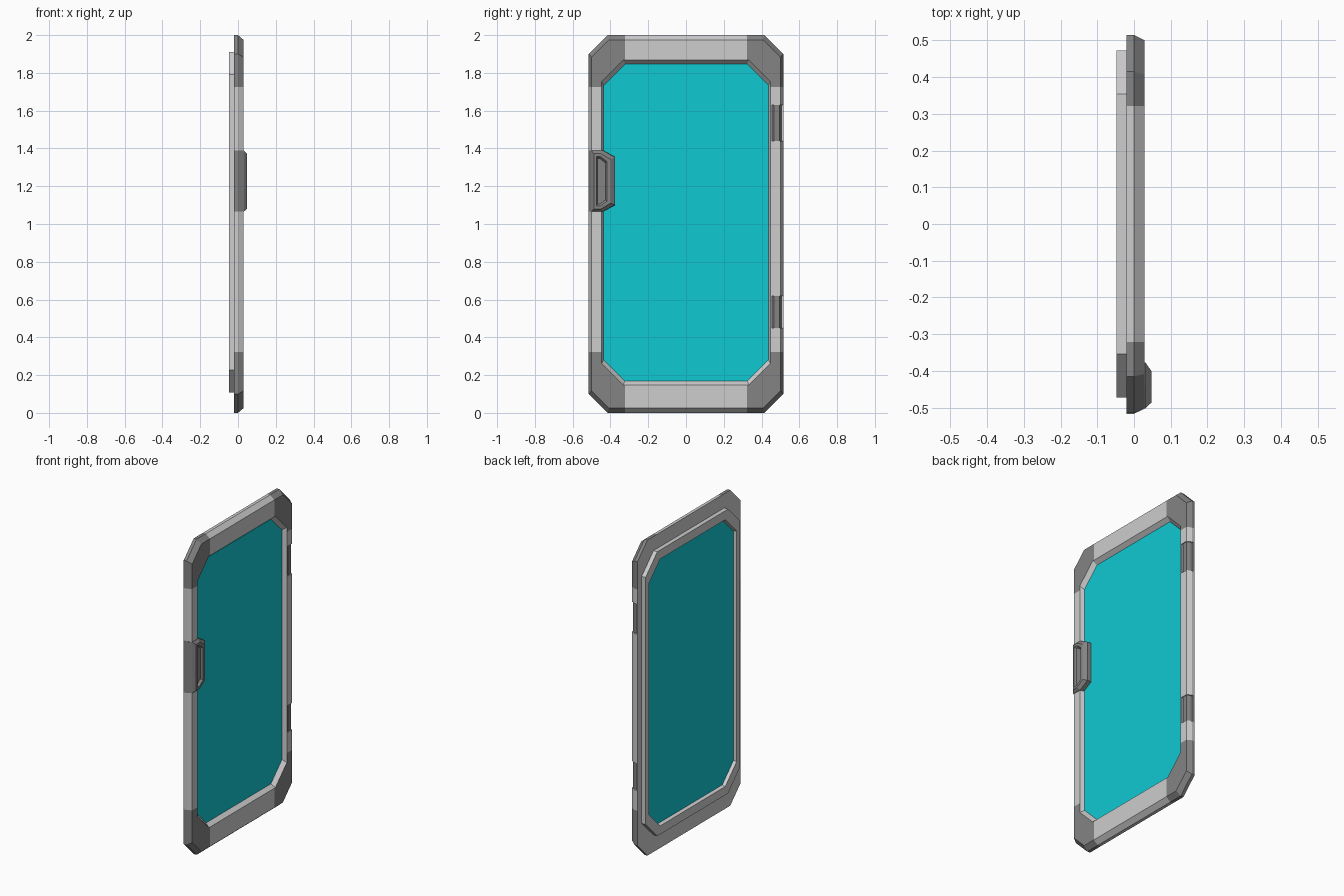
import bpy, bmesh
from mathutils import Vector

if "Cube" in bpy.data.objects:
    bpy.data.objects.remove(bpy.data.objects["Cube"])


def material(name, rgb):
    m = bpy.data.materials.new(name)
    m.diffuse_color = (*rgb, 1)
    m.use_nodes = True
    m.node_tree.nodes["Principled BSDF"].inputs["Base Color"].default_value = m.diffuse_color
    return m


LIGHT = material("light grey", (0.62, 0.61, 0.62))
DARK = material("dark grey", (0.23, 0.23, 0.23))
GLASS = material("cyan glass", (0.005, 0.58, 0.64))


def octagon(x, y, z0, z1, c):
    """Chamfered rectangle in the YZ plane at depth x."""
    yz = [(-y + c, z0), (y - c, z0), (y, z0 + c), (y, z1 - c),
          (y - c, z1), (-y + c, z1), (-y, z1 - c), (-y, z0 + c)]
    return [(x, a, b) for a, b in yz]


def loft(name, rings, mats, closed=False):
    """Skin a list of rings; closed joins last to first, otherwise caps the ends."""
    bm = bmesh.new()
    vs = [[bm.verts.new(p) for p in r] for r in rings]
    n = len(vs[0])
    for i in range(len(vs) if closed else len(vs) - 1):
        a, b = vs[i], vs[(i + 1) % len(vs)]
        for j in range(n):
            k = (j + 1) % n
            bm.faces.new((a[j], a[k], b[k], b[j]))
    if not closed:
        bm.faces.new(vs[0])
        bm.faces.new(vs[-1])
    bmesh.ops.recalc_face_normals(bm, faces=bm.faces)
    me = bpy.data.meshes.new(name)
    bm.to_mesh(me)
    bm.free()
    ob = bpy.data.objects.new(name, me)
    bpy.context.collection.objects.link(ob)
    for m in mats:
        me.materials.append(m)
    return ob


def box(name, x0, x1, y0, y1, z0, z1, mat):
    r = [[(x, y0, z0), (x, y1, z0), (x, y1, z1), (x, y0, z1)] for x in (x0, x1)]
    return loft(name, r, [mat])


# Main frame with bevelled outer and inner edges
frame = loft("door_frame", [
    octagon(-0.02, 0.435, 0.17, 1.845, 0.112),
    octagon(-0.02, 0.515, 0.0, 2.0, 0.1),
    octagon(0.0, 0.515, 0.0, 2.0, 0.1),
    octagon(0.029, 0.50, 0.025, 1.975, 0.092),
    octagon(0.029, 0.447, 0.148, 1.868, 0.114),
    octagon(0.0, 0.435, 0.17, 1.845, 0.112)], [LIGHT, DARK], closed=True)

# Dark corner guards: slice the frame, then colour outward-facing corner faces
bm = bmesh.new()
bm.from_mesh(frame.data)
for co, no in (((0, 0.322, 0), (0, 1, 0)), ((0, -0.322, 0), (0, 1, 0)),
               ((0, 0, 1.725), (0, 0, 1)), ((0, 0, 0.322), (0, 0, 1))):
    bmesh.ops.bisect_plane(bm, geom=bm.verts[:] + bm.edges[:] + bm.faces[:],
                           plane_co=co, plane_no=no)
bm.normal_update()
for f in bm.faces:
    c = f.calc_center_median()
    corner = abs(c.y) > 0.322 and (c.z > 1.725 or c.z < 0.322)
    outward = f.normal.dot(Vector((0, c.y, c.z - 1))) > -0.02
    f.material_index = int(corner and outward and f.normal.x > -0.9)
bm.to_mesh(frame.data)
bm.free()

# Hinges: notches cut in the frame edge, filled with dark blocks
for i, (z0, z1) in enumerate(((0.45, 0.62), (1.44, 1.63))):
    cutter = box("hinge_cutter", -0.012, 0.06, 0.455, 0.56, z0, z1, LIGHT)
    mod = frame.modifiers.new("notch", 'BOOLEAN')
    mod.operation = 'DIFFERENCE'
    mod.solver = 'EXACT'
    mod.object = cutter
    bpy.context.view_layer.objects.active = frame
    bpy.ops.object.modifier_apply(modifier=mod.name)
    bpy.data.objects.remove(cutter)
    prof = [(-0.012, 0.455), (-0.012, 0.506), (0.004, 0.506),
            (0.024, 0.496), (0.024, 0.465), (0.014, 0.455)]
    loft("hinge_%d" % (i + 1), [[(x, y, z) for x, y in prof] for z in (z0, z1)], [DARK])

# Rear trim ring
loft("rear_trim", [
    octagon(-0.02, 0.435, 0.17, 1.845, 0.112),
    octagon(-0.02, 0.472, 0.108, 1.91, 0.118),
    octagon(-0.047, 0.472, 0.108, 1.91, 0.118),
    octagon(-0.047, 0.44, 0.162, 1.853, 0.114)], [LIGHT], closed=True)

# Glass pane
loft("glass_pane", [octagon(x, 0.436, 0.169, 1.846, 0.112)
                    for x in (-0.028, 0.004)], [GLASS])


def handle_ring(x, y0, y1, z0, z1, cy, cz):
    yz = [(y0, z0), (y1 - cy, z0), (y1, z0 + cz), (y1, z1 - cz), (y1 - cy, z1), (y0, z1)]
    return [(x, a, b) for a, b in yz]


# Handle with recessed grip
loft("handle", [
    handle_ring(-0.0205, -0.517, -0.375, 1.065, 1.39, 0.065, 0.035),
    handle_ring(0.0, -0.517, -0.375, 1.065, 1.39, 0.065, 0.035),
    handle_ring(0.031, -0.502, -0.377, 1.066, 1.389, 0.063, 0.035),
    handle_ring(0.047, -0.487, -0.40, 1.08, 1.372, 0.05, 0.03),
    handle_ring(0.047, -0.475, -0.418, 1.095, 1.357, 0.035, 0.026),
    handle_ring(0.034, -0.468, -0.426, 1.105, 1.347, 0.03, 0.024)], [DARK])
